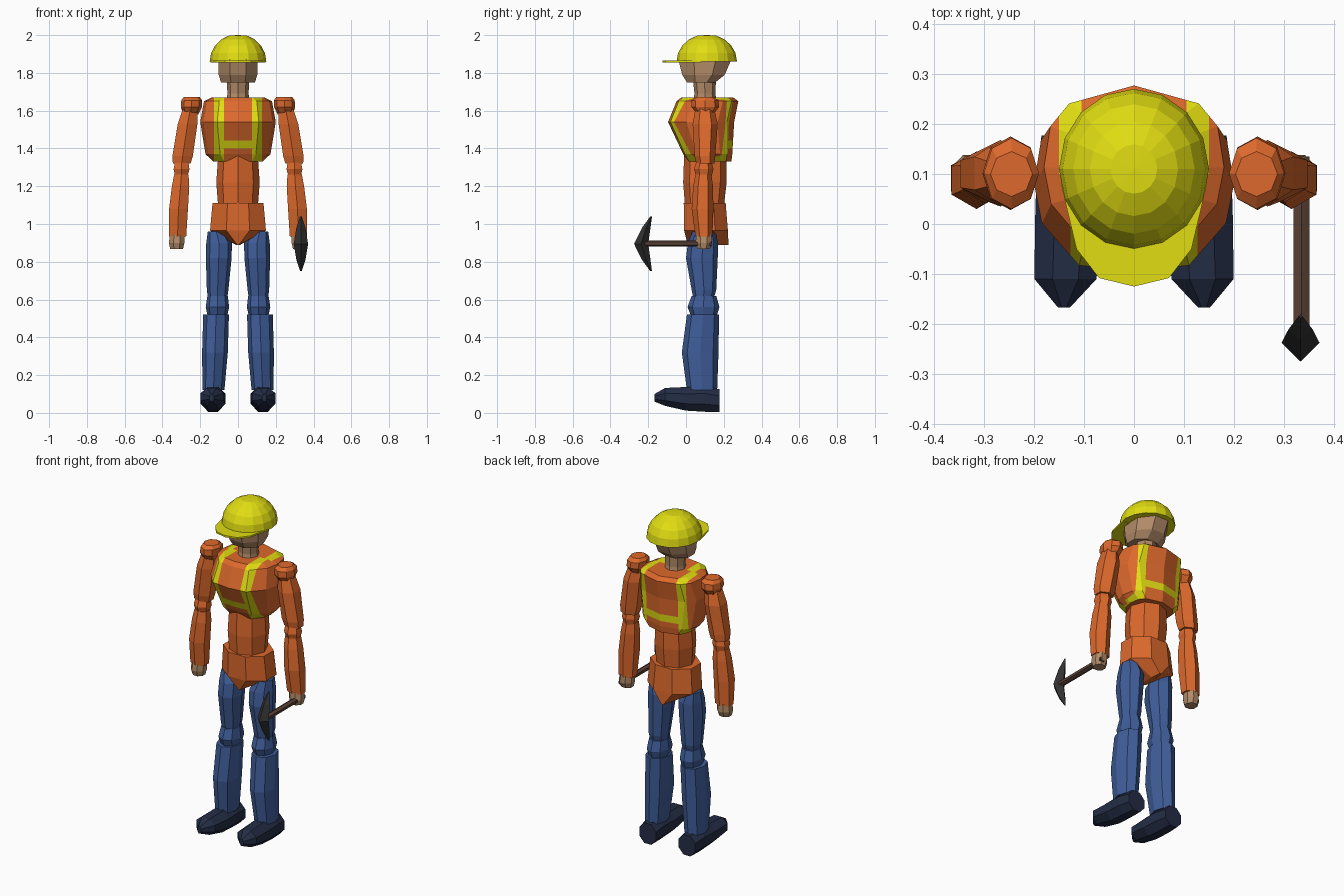
import bpy, bmesh
from math import sin, cos, pi
from mathutils import Vector

cube = bpy.data.objects.get("Cube")
if cube:
    bpy.data.objects.remove(cube)


def material(name, r, g, b):
    m = bpy.data.materials.new(name)
    m.use_nodes = True
    m.diffuse_color = (r, g, b, 1)
    bsdf = next(n for n in m.node_tree.nodes if n.type == "BSDF_PRINCIPLED")
    bsdf.inputs["Base Color"].default_value = (r, g, b, 1)
    bsdf.inputs["Roughness"].default_value = 0.9
    return m


ORANGE = material("work orange", 0.72, 0.14, 0.025)
YELLOW = material("safety yellow", 0.75, 0.72, 0.006)
SKIN = material("skin", 0.45, 0.26, 0.14)
DENIM = material("denim blue", 0.05, 0.11, 0.32)
BOOT = material("boot navy", 0.017, 0.026, 0.06)
STEEL = material("dark steel", 0.03, 0.03, 0.03)
WOOD = material("handle brown", 0.1, 0.053, 0.035)


def ngon(n, phase=0.0):
    """Polygon scaled to fill the square from -1 to 1, first corner at the front."""
    pts = [(sin(2 * pi * (i + phase) / n), -cos(2 * pi * (i + phase) / n)) for i in range(n)]
    mx, my = max(p[0] for p in pts), max(abs(p[1]) for p in pts)
    return [(x / mx, y / my) for x, y in pts]


def finish(bm, name, *mats):
    bmesh.ops.recalc_face_normals(bm, faces=bm.faces)
    mesh = bpy.data.meshes.new(name)
    bm.to_mesh(mesh)
    bm.free()
    for m in mats:
        mesh.materials.append(m)
    obj = bpy.data.objects.new(name, mesh)
    bpy.context.collection.objects.link(obj)
    return obj


def loft(rings):
    """Skin a stack of equal point rings and cap both ends."""
    bm = bmesh.new()
    rows = [[bm.verts.new(p) for p in ring] for ring in rings]
    for a, b in zip(rows, rows[1:]):
        for i in range(len(a)):
            j = (i + 1) % len(a)
            bm.faces.new((a[i], a[j], b[j], b[i]))
    bm.faces.new(rows[0])
    bm.faces.new(rows[-1])
    return bm


def upright(shape, sections):
    """Sections are (z, centre x, half width, front y, back y)."""
    return loft([[(cx + rx * px, (y0 + y1) / 2 + (y1 - y0) / 2 * py, z) for px, py in shape]
                 for z, cx, rx, y0, y1 in sections])


def lengthwise(shape, sections):
    """Sections are (y, centre x, half width, bottom z, top z)."""
    return loft([[(cx + rx * px, y, (z0 + z1) / 2 + (z1 - z0) / 2 * pz) for px, pz in shape]
                 for y, cx, rx, z0, z1 in sections])


HEX, OCT, BLOCK = ngon(6), ngon(8), ngon(8, 0.5)
half = [(0, -1), (0.55, -0.93), (0.92, -0.45), (1, 0), (0.93, 0.5), (0.72, 0.78), (0, 1)]
CHEST = half + [(-x, y) for x, y in half[-2:0:-1]]

# Vest: chest shell with straps and belt band cut into its faces
bm = upright(CHEST, [(1.33, 0, 0.13, 0.01, 0.24), (1.37, 0, 0.172, -0.015, 0.245),
                     (1.54, 0, 0.2, -0.095, 0.255), (1.65, 0, 0.18, -0.05, 0.277),
                     (1.67, 0, 0.14, -0.025, 0.25)])
MIDDLE = 0.1


def cut(co, no, keep=lambda f: True):
    faces = [f for f in bm.faces if keep(f)]
    geom = faces + list({e for f in faces for e in f.edges}) + list({v for f in faces for v in f.verts})
    bmesh.ops.bisect_plane(bm, geom=geom, dist=1e-5, plane_co=co, plane_no=no)


def in_front(f):
    return f.calc_center_median().y < MIDDLE


FRONT_STRAP, BACK_STRAP, BAND = (0.075, 0.127), (0.105, 0.15), (1.4, 1.442)
cut((0, MIDDLE, 0), (0, 1, 0))
for side in (-1, 1):
    for x in FRONT_STRAP:
        cut((side * x, 0, 0), (1, 0, 0), in_front)
    for x in BACK_STRAP:
        cut((side * x, 0, 0), (1, 0, 0), lambda f: not in_front(f))
for z in BAND:
    cut((0, 0, z), (0, 0, 1))
for f in bm.faces:
    c = f.calc_center_median()
    inner, outer = FRONT_STRAP if in_front(f) else BACK_STRAP
    strap = inner < abs(c.x) < outer
    band = abs(c.x) < outer and BAND[0] < c.z < BAND[1]
    f.material_index = int((strap or band) and c.z > 1.331)
finish(bm, "vest", ORANGE, YELLOW)

# Waist and hips
finish(upright(OCT, [(1.09, 0, 0.105, -0.005, 0.2), (1.22, 0, 0.115, -0.015, 0.215),
                     (1.36, 0, 0.105, -0.01, 0.215)]), "waist", ORANGE)
finish(upright(BLOCK, [(0.89, 0, 0.012, 0.01, 0.225), (0.965, 0, 0.148, -0.01, 0.222),
                       (1.11, 0, 0.135, -0.012, 0.21)]), "hips", ORANGE)

# Neck and head
finish(upright(OCT, [(1.64, 0, 0.062, 0.035, 0.165), (1.69, 0, 0.056, 0.045, 0.155),
                     (1.78, 0, 0.06, 0.035, 0.16)]), "neck", SKIN)
finish(upright(BLOCK, [(1.75, 0, 0.09, 0.005, 0.155), (1.79, 0, 0.102, -0.02, 0.205),
                       (1.87, 0, 0.104, -0.04, 0.24)]), "head", SKIN)

# Hard hat: ringed dome and front brim
dome = []
for i in range(5):
    a = pi / 2 * i / 5
    r = cos(a)
    dome.append((1.86 + 0.14 * sin(a) / sin(pi / 2 * 0.8) * 0.985, 0, 0.15 * r,
                 0.11 - 0.16 * r, 0.11 + 0.16 * r))
bm = upright(ngon(16), dome)
bmesh.ops.poke(bm, faces=[f for f in bm.faces if f.calc_center_median().z > 1.99])
bm.verts.ensure_lookup_table()
max(bm.verts, key=lambda v: -v.co.x ** 2 - (v.co.y - 0.11) ** 2 + v.co.z).co.z = 2.0
finish(bm, "hard_hat", YELLOW)
edge = [(0.146, 0.08), (0.115, -0.05), (0.07, -0.108)]
outline = edge + [(0, -0.125)] + [(-x, y) for x, y in reversed(edge)]
finish(loft([[(x, y, z) for x, y in outline] for z in (1.855, 1.865)]), "hat_brim", YELLOW)

# Limbs, listed for the left side and repeated on the right
LIMBS = [
    ("shoulder", ORANGE, OCT, [(1.58, 0.25, 0.04, 0.06, 0.145), (1.62, 0.247, 0.056, 0.028, 0.175),
                               (1.655, 0.245, 0.055, 0.03, 0.172), (1.672, 0.245, 0.042, 0.055, 0.145)]),
    ("upper_arm", ORANGE, HEX, [(1.32, 0.298, 0.047, 0.055, 0.15), (1.36, 0.293, 0.054, 0.045, 0.155),
                                (1.53, 0.267, 0.052, 0.035, 0.168), (1.61, 0.252, 0.04, 0.05, 0.15)]),
    ("elbow", ORANGE, HEX, [(1.25, 0.3, 0.032, 0.055, 0.135), (1.29, 0.299, 0.042, 0.042, 0.145),
                            (1.33, 0.298, 0.035, 0.055, 0.135)]),
    ("forearm", ORANGE, HEX, [(0.935, 0.32, 0.046, 0.05, 0.14), (1.08, 0.315, 0.05, 0.03, 0.145),
                              (1.2, 0.304, 0.046, 0.038, 0.143), (1.262, 0.3, 0.038, 0.05, 0.135)]),
    ("hand", SKIN, BLOCK, [(0.868, 0.325, 0.034, 0.06, 0.125), (0.9, 0.325, 0.041, 0.05, 0.138),
                           (0.945, 0.322, 0.038, 0.055, 0.135)]),
    ("thigh", DENIM, OCT, [(0.6, 0.108, 0.05, 0.04, 0.145), (0.65, 0.108, 0.057, 0.03, 0.16),
                           (0.82, 0.102, 0.068, 0.0, 0.168), (0.9, 0.1, 0.068, 0.01, 0.17),
                           (0.96, 0.115, 0.045, 0.035, 0.155)]),
    ("knee", DENIM, OCT, [(0.505, 0.109, 0.05, 0.03, 0.16), (0.56, 0.109, 0.062, 0.008, 0.177),
                          (0.62, 0.108, 0.054, 0.03, 0.16)]),
    ("shin", DENIM, OCT, [(0.12, 0.13, 0.058, 0.005, 0.165), (0.32, 0.122, 0.068, -0.022, 0.172),
                          (0.52, 0.116, 0.068, 0.005, 0.175)]),
]
BOOT_SECTIONS = [(0.177, 0.13, 0.055, 0.004, 0.125), (0.1, 0.132, 0.063, 0.006, 0.142),
                 (0.0, 0.132, 0.066, 0.012, 0.137), (-0.11, 0.137, 0.062, 0.037, 0.132),
                 (-0.167, 0.14, 0.012, 0.06, 0.1)]
for label, side in (("left", 1), ("right", -1)):
    for part, mat, shape, sections in LIMBS:
        finish(upright(shape, [(z, side * cx, *rest) for z, cx, *rest in sections]),
               f"{label}_{part}", mat)
    finish(lengthwise(BLOCK, [(y, side * cx, *rest) for y, cx, *rest in BOOT_SECTIONS]),
           f"{label}_boot", BOOT)

# Pickaxe in the left hand
finish(lengthwise(HEX, [(y, 0.335, 0.016, 0.88, 0.912) for y in (0.135, -0.22)]),
       "pickaxe_handle", WOOD)
finish(upright(ngon(4), [(z, 0.333, w, y0, y1) for z, w, y0, y1 in (
    (0.75, 0.004, -0.189, -0.18), (0.81, 0.024, -0.233, -0.188), (0.895, 0.038, -0.275, -0.2),
    (0.98, 0.024, -0.233, -0.188), (1.04, 0.004, -0.189, -0.18))]), "pickaxe_head", STEEL)
